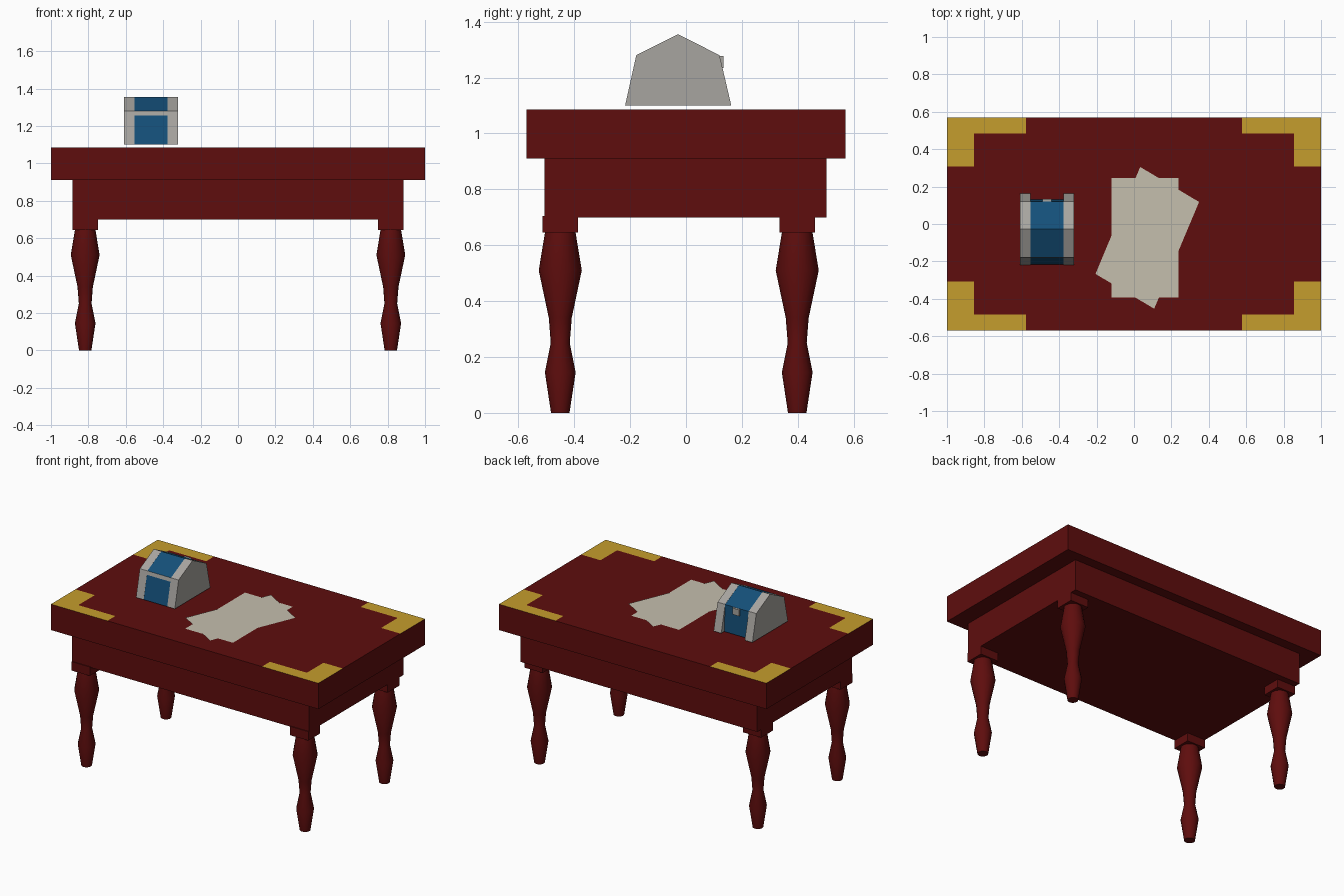
import bpy, bmesh, math
from mathutils import Vector

if "Cube" in bpy.data.objects:
    bpy.data.objects.remove(bpy.data.objects["Cube"])


def material(name, rgb):
    m = bpy.data.materials.new(name)
    m.diffuse_color = (*rgb, 1)
    m.use_nodes = True
    m.node_tree.nodes["Principled BSDF"].inputs["Base Color"].default_value = m.diffuse_color
    return m


RED = material("dark red wood", (0.112, 0.004, 0.004))
GOLD = material("gold", (0.56, 0.34, 0.026))
PAPER = material("paper", (0.56, 0.52, 0.42))
GREY = material("grey metal", (0.39, 0.375, 0.35))
BLUE = material("blue", (0.007, 0.078, 0.19))


def finish(name, bm, *mats):
    bmesh.ops.recalc_face_normals(bm, faces=bm.faces)
    me = bpy.data.meshes.new(name)
    bm.to_mesh(me)
    bm.free()
    for m in mats:
        me.materials.append(m)
    ob = bpy.data.objects.new(name, me)
    bpy.context.collection.objects.link(ob)
    return ob


def box_mesh(lo, hi):
    bm = bmesh.new()
    bmesh.ops.create_cube(bm, size=1)
    for v in bm.verts:
        v.co = Vector([(l + h) / 2 + c * (h - l) for l, h, c in zip(lo, hi, v.co)])
    return bm


def prism(x0, x1, profile):
    """Extrude a (y, z) outline along x."""
    bm = bmesh.new()
    face = bm.faces.new([bm.verts.new((x0, y, z)) for y, z in profile])
    ext = bmesh.ops.extrude_face_region(bm, geom=[face])["geom"]
    moved = [g for g in ext if isinstance(g, bmesh.types.BMVert)]
    bmesh.ops.translate(bm, verts=moved, vec=(x1 - x0, 0, 0))
    if not face.is_valid or len([f for f in bm.faces if len(f.verts) == len(profile)]) < 2:
        bm.faces.new([v for v in bm.verts if abs(v.co.x - x0) < 1e-6])
    return bm


# table top, cut so that L-shaped gold corners lie flush in the upper face
XL, XS, YL, YS = 0.578, 0.855, 0.485, 0.308
bm = box_mesh((-1, -0.57, 0.91), (1, 0.57, 1.085))
for axis, cuts in ((Vector((1, 0, 0)), (XL, XS)), (Vector((0, 1, 0)), (YL, YS))):
    for d in cuts:
        for s in (-1, 1):
            bmesh.ops.bisect_plane(bm, geom=bm.verts[:] + bm.edges[:] + bm.faces[:],
                                   plane_co=axis * d * s, plane_no=axis)
for f in bm.faces:
    c = f.calc_center_median()
    x, y = abs(c.x), abs(c.y)
    if c.z > 1.08 and ((x > XL and y > YL) or (x > XS and y > YS)):
        f.material_index = 1
finish("table_top", bm, RED, GOLD)

# apron under the top
finish("apron", box_mesh((-0.885, -0.507, 0.70), (0.885, 0.503, 0.91)), RED)

# turned legs with square blocks
LEG = [(0.033, 0), (0.055, 0.145), (0.034, 0.25), (0.041, 0.34), (0.077, 0.51), (0.054, 0.65)]
SIDES = 16
for row, ly in (("front", -0.45), ("back", 0.398)):
    for side, lx in (("left", -0.817), ("right", 0.817)):
        finish(f"{row}_{side}_leg_block",
               box_mesh((lx - 0.068, ly - 0.063, 0.645), (lx + 0.068, ly + 0.063, 0.705)), RED)
        bm = bmesh.new()
        rings = [[bm.verts.new((r * math.cos(2 * math.pi * i / SIDES),
                                r * math.sin(2 * math.pi * i / SIDES), z))
                  for i in range(SIDES)] for r, z in LEG]
        for a, b in zip(rings, rings[1:]):
            for i in range(SIDES):
                j = (i + 1) % SIDES
                bm.faces.new((a[i], a[j], b[j], b[i]))
        bm.faces.new(rings[0])
        bm.faces.new(rings[-1])
        leg = finish(f"{row}_{side}_leg", bm, RED)
        leg.location = (lx, ly, 0)
        bpy.ops.object.select_all(action='DESELECT')
        leg.select_set(True)
        bpy.context.view_layer.objects.active = leg
        bpy.ops.object.shade_smooth_by_angle(angle=math.radians(40))

# chest: two grey end bands around a blue middle, recessed at the back
END = [(-0.218, 1.10), (-0.178, 1.28), (-0.028, 1.355), (0.12, 1.28), (0.162, 1.10)]
MID = [(-0.217, 1.10), (-0.183, 1.255), (-0.178, 1.28), (-0.028, 1.354), (0.12, 1.279), (0.13, 1.10)]
finish("chest_left_band", prism(-0.61, -0.553, END), GREY)
finish("chest_right_band", prism(-0.377, -0.32, END), GREY)
bm = prism(-0.553, -0.377, MID)
for f in bm.faces:
    c = f.calc_center_median()
    rim = c.y < -0.17 and 1.255 < c.z < 1.28
    if rim or c.z < 1.101:
        f.material_index = 1
finish("chest_middle", bm, BLUE, GREY)
finish("chest_latch", box_mesh((-0.49, 0.11, 1.235), (-0.44, 0.134, 1.278)), GREY)

# loose paper sheets
SHEETS = [("lower_paper", 1.087, [(-0.12, -0.393), (0.237, -0.393), (0.237, 0.246), (-0.12, 0.246)]),
          ("upper_paper", 1.090, [(-0.206, -0.267), (0.108, -0.453), (0.348, 0.118), (0.033, 0.305)])]
for name, z, pts in SHEETS:
    bm = bmesh.new()
    bm.faces.new([bm.verts.new((x, y, z)) for x, y in pts])
    sheet = finish(name, bm, PAPER)
    if sheet.data.polygons[0].normal.z < 0:
        sheet.data.flip_normals()
